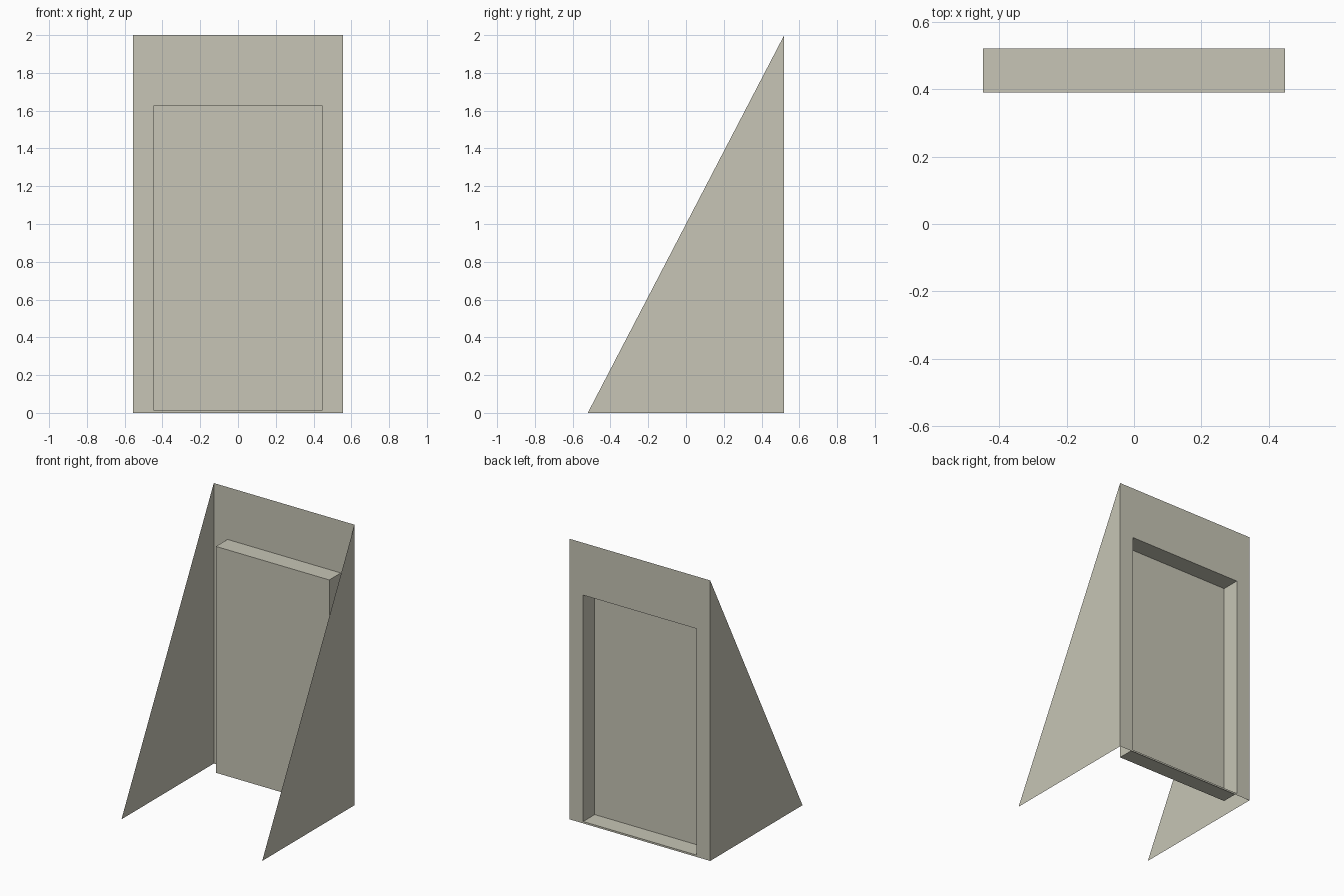
import bpy

if "Cube" in bpy.data.objects:
    bpy.data.objects.remove(bpy.data.objects["Cube"])

W, D, H = 0.555, 0.52, 2.0               # half width, half depth, height
OX, Z0, Z1 = 0.447, 0.013, 1.627         # doorway half width, bottom, top
PY = 0.39                                # front of the recessed panel

stone = bpy.data.materials.new("pale_stone")
stone.diffuse_color = (0.57, 0.56, 0.465, 1)
stone.use_nodes = True
stone.node_tree.nodes["Principled BSDF"].inputs["Base Color"].default_value = stone.diffuse_color


def sheet(name, verts, faces):
    """Thin single-sided surface part."""
    me = bpy.data.meshes.new(name)
    me.from_pydata(verts, [], faces)
    me.materials.append(stone)
    ob = bpy.data.objects.new(name, me)
    bpy.context.collection.objects.link(ob)
    return ob


def rect(x, y, z0, z1):
    return [(-x, y, z0), (x, y, z0), (x, y, z1), (-x, y, z1)]


ring = [(i, (i + 1) % 4, (i + 1) % 4 + 4, i + 4) for i in range(4)]

# Triangular side walls
for side, s in (("left", -1), ("right", 1)):
    tri = (0, 1, 2) if s > 0 else (0, 2, 1)
    sheet(side + "_side_wall", [(s * W, -D, 0), (s * W, D, 0), (s * W, D, H)], [tri])

# Back wall as a frame around the doorway
sheet("back_wall", rect(W, D, 0, H) + rect(OX, D, Z0, Z1), ring)

# Door recess: four jambs and the set-in panel, open to the back
sheet("door_recess", rect(OX, D, Z0, Z1) + rect(OX, PY, Z0, Z1), ring + [(4, 5, 6, 7)])
